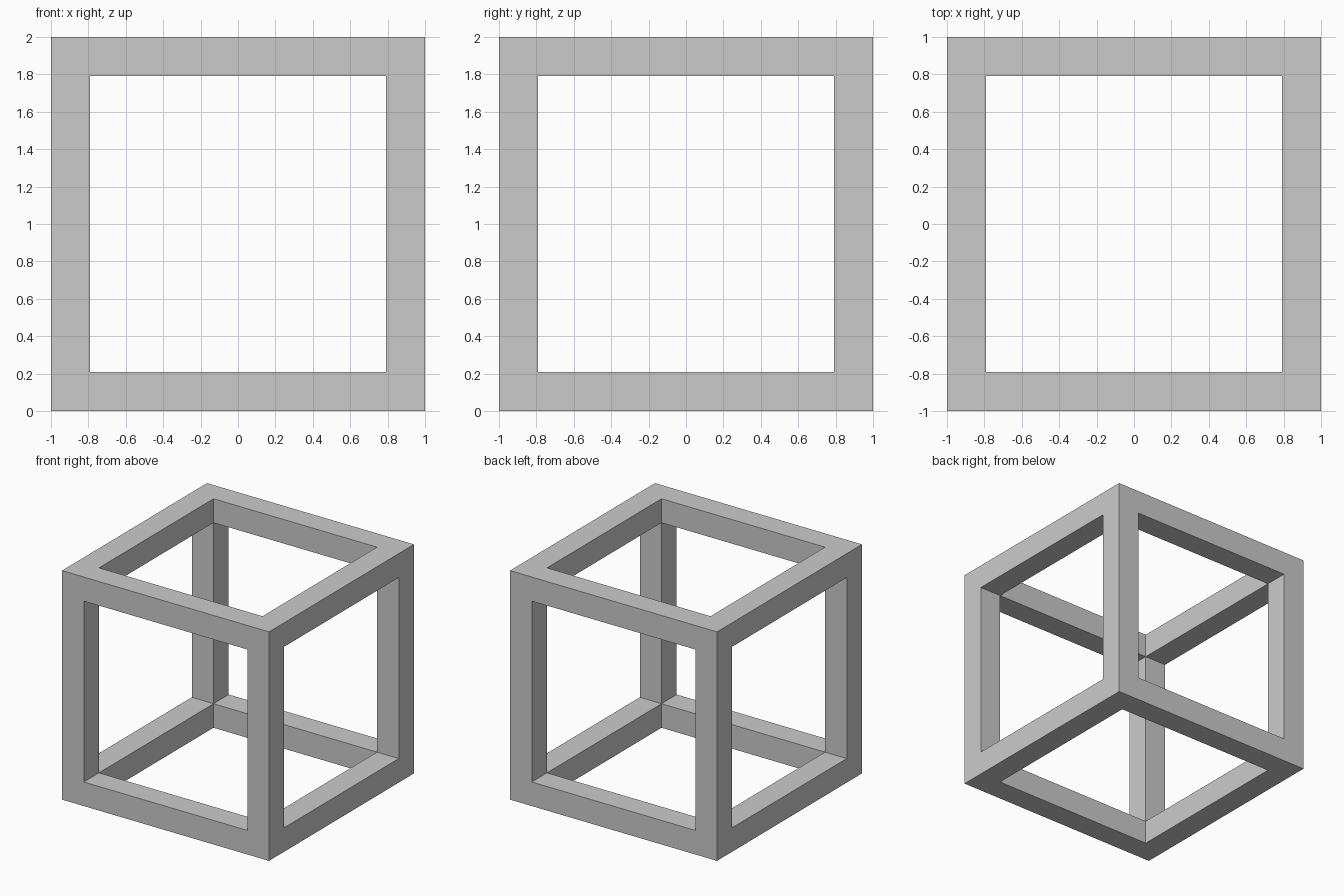
import bpy
import bmesh
from mathutils import Matrix

if "Cube" in bpy.data.objects:
    bpy.data.objects.remove(bpy.data.objects["Cube"])

SIZE = 2.0    # outer edge length
BAR = 0.21    # square bar thickness

# Solid cube standing on the ground
bm = bmesh.new()
bmesh.ops.create_cube(bm, size=SIZE, matrix=Matrix.Translation((0, 0, SIZE / 2)))

# Square opening outlined on each side
windows = list(bm.faces)
bmesh.ops.inset_individual(bm, faces=windows, thickness=BAR, use_even_offset=True)

# Inner bar walls: push each opening in by one bar thickness, then remove it
pushed = bmesh.ops.extrude_discrete_faces(bm, faces=windows)["faces"]
for f in pushed:
    f.normal_update()
    bmesh.ops.translate(bm, verts=list(f.verts), vec=f.normal * -BAR)
bmesh.ops.delete(bm, geom=pushed, context='FACES_ONLY')

# Join the inner corners where the three walls meet
bmesh.ops.remove_doubles(bm, verts=list(bm.verts), dist=0.001)
bmesh.ops.recalc_face_normals(bm, faces=list(bm.faces))

mesh = bpy.data.meshes.new("cube_frame")
bm.to_mesh(mesh)
bm.free()
bpy.context.collection.objects.link(bpy.data.objects.new("cube_frame", mesh))
